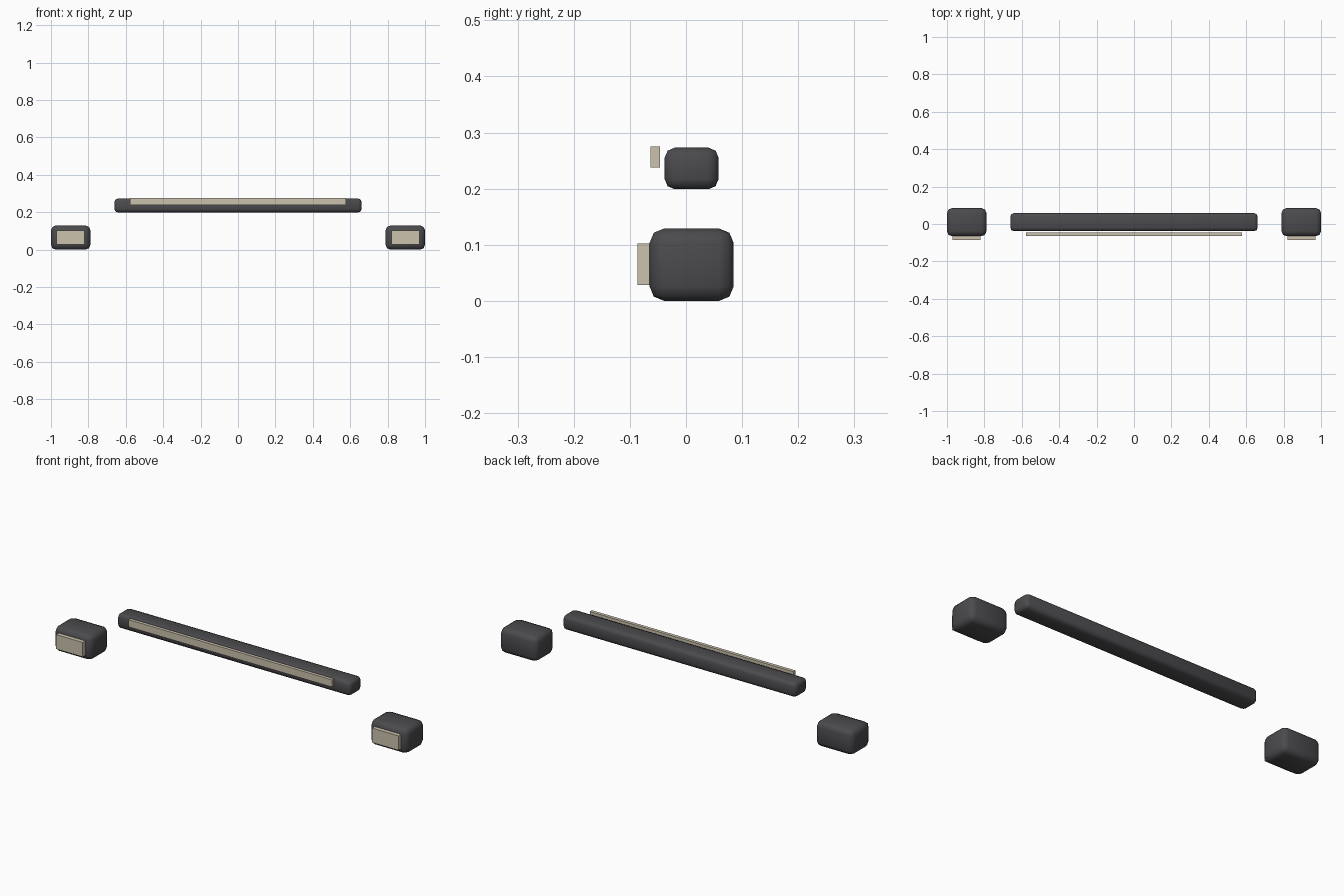
import bpy
import bmesh
from mathutils import Vector

cube = bpy.data.objects.get("Cube")
if cube:
    bpy.data.objects.remove(cube, do_unlink=True)


def make_material(name, rgb):
    mat = bpy.data.materials.new(name)
    mat.use_nodes = True
    colour = (*rgb, 1.0)
    mat.diffuse_color = colour
    bsdf = mat.node_tree.nodes["Principled BSDF"]
    bsdf.inputs["Base Color"].default_value = colour
    bsdf.inputs["Roughness"].default_value = 0.6
    return mat


def make_box(name, low, high, mat, bevel=0.0):
    """Box between two corners, softened when a bevel width is given."""
    low, high = Vector(low), Vector(high)
    bm = bmesh.new()
    bmesh.ops.create_cube(bm, size=1)
    bmesh.ops.scale(bm, vec=high - low, verts=bm.verts)
    mesh = bpy.data.meshes.new(name)
    if bevel:
        bmesh.ops.bevel(bm, geom=bm.edges[:], offset=bevel, segments=2,
                        profile=0.5, affect='EDGES')
        for face in bm.faces:
            face.smooth = True
    bm.to_mesh(mesh)
    bm.free()
    mesh.materials.append(mat)
    obj = bpy.data.objects.new(name, mesh)
    obj.location = (low + high) / 2
    bpy.context.collection.objects.link(obj)
    return obj


dark = make_material("dark grey plastic", (0.07, 0.07, 0.077))
cream = make_material("warm cream lens", (0.60, 0.54, 0.42))

# Long upper bar with its separate light strip in front
make_box("upper_bar", (-0.661, -0.038, 0.199), (0.661, 0.058, 0.273), dark, 0.018)
make_box("light_strip", (-0.577, -0.063, 0.238), (0.577, -0.046, 0.275), cream)

# Matching end blocks, each with a lens plate on the front
for side, centre in (("right", -0.8945), ("left", 0.8945)):
    make_box(side + "_block", (centre - 0.1055, -0.065, 0),
             (centre + 0.1055, 0.085, 0.129), dark, 0.026)
    make_box(side + "_lens", (centre - 0.075, -0.086, 0.028),
             (centre + 0.075, -0.062, 0.102), cream)
